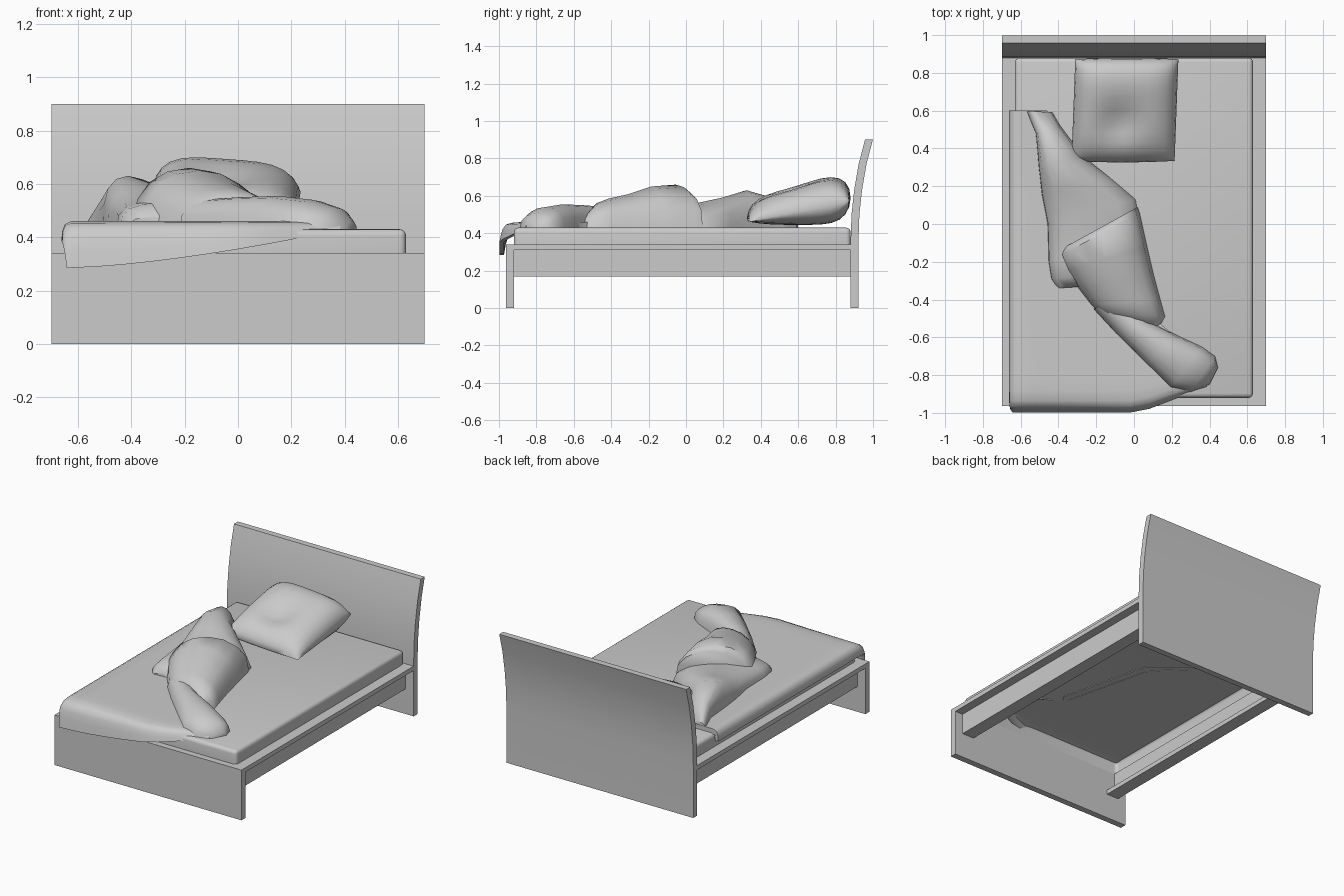
import bpy, bmesh, math

if "Cube" in bpy.data.objects:
    bpy.data.objects.remove(bpy.data.objects["Cube"])


def make(name, verts, faces, smooth=None):
    """Mesh object from points and faces, normals made consistent."""
    bm = bmesh.new()
    vs = [bm.verts.new(v) for v in verts]
    for f in faces:
        bm.faces.new([vs[i] for i in f])
    bmesh.ops.remove_doubles(bm, verts=bm.verts, dist=0.0005)
    bmesh.ops.recalc_face_normals(bm, faces=bm.faces)
    mesh = bpy.data.meshes.new(name)
    bm.to_mesh(mesh)
    bm.free()
    ob = bpy.data.objects.new(name, mesh)
    bpy.context.collection.objects.link(ob)
    if smooth:
        bpy.ops.object.select_all(action='DESELECT')
        ob.select_set(True)
        bpy.context.view_layer.objects.active = ob
        bpy.ops.object.shade_smooth_by_angle(angle=math.radians(smooth))
    return ob


def prism(name, a, b, smooth=None):
    """Solid between two matching end outlines."""
    n = len(a)
    faces = [(i, (i + 1) % n, n + (i + 1) % n, n + i) for i in range(n)]
    faces += [tuple(range(n)), tuple(range(n, 2 * n))]
    return make(name, a + b, faces, smooth)


def grid_faces(rows, cols, start=0):
    return [(start + r * cols + c, start + r * cols + c + 1,
             start + (r + 1) * cols + c + 1, start + (r + 1) * cols + c)
            for r in range(rows - 1) for c in range(cols - 1)]


def interp(table, t):
    """Piecewise linear lookup in (key, value) pairs with rising keys."""
    for (a, p), (b, q) in zip(table, table[1:]):
        if t <= b:
            return p + (q - p) * max(0, (t - a) / (b - a))
    return table[-1][1]


# headboard: upright below, bending backwards above
bend = [(0.88, 0), (0.88, 0.36), (0.885, 0.5), (0.899, 0.63), (0.923, 0.77), (0.957, 0.9)]
side = bend + [(y + 0.042, z) for y, z in reversed(bend)]
prism("headboard", [(-0.7, y, z) for y, z in side], [(0.7, y, z) for y, z in side], 30)

# footboard
foot = [(-0.963, 0), (-0.92, 0), (-0.92, 0.34), (-0.963, 0.34)]
prism("footboard", [(-0.7, y, z) for y, z in foot], [(0.7, y, z) for y, z in foot])

# side rails: outer ledge on top, inner support lip at the bottom
rail = [(0.70, 0.34), (0.70, 0.31), (0.64, 0.31), (0.64, 0.17),
        (0.55, 0.17), (0.55, 0.20), (0.61, 0.20), (0.61, 0.34)]
for s, label in ((-1, "left_rail"), (1, "right_rail")):
    prism(label, [(s * x, -0.92, z) for x, z in rail], [(s * x, 0.88, z) for x, z in rail])

# mattress: soft upper edges, open underneath
bm = bmesh.new()
bmesh.ops.create_cube(bm, size=1)
for v in bm.verts:
    v.co = (v.co.x * 1.26, v.co.y * 1.8 - 0.02, 0.385 + v.co.z * 0.09)
bmesh.ops.delete(bm, geom=[f for f in bm.faces if f.normal.z < -0.9], context='FACES_ONLY')
edges = [e for e in bm.edges if not e.is_boundary]
bmesh.ops.bevel(bm, geom=edges, offset=0.024, segments=4, profile=0.5, affect='EDGES')
mesh = bpy.data.meshes.new("mattress")
bm.to_mesh(mesh)
bm.free()
mesh.shade_smooth()
bpy.context.collection.objects.link(bpy.data.objects.new("mattress", mesh))

# pillow: two puffed sheets sharing a seam, tilted up toward the headboard
N = 15
verts, faces = [], []
for top in (1, 0):
    start = len(verts)
    for j in range(N):
        for i in range(N):
            u, v = (math.sin(math.pi / 2 * (2 * k / (N - 1) - 1)) for k in (i, j))
            x = -0.048 + 0.273 * u + 0.01 * v
            y = 0.603 + 0.277 * v * (1 - 0.03 * u * u)
            puff = math.sqrt(max(0, (1 - u ** 4) * (1 - v ** 4)))
            seam = 0.535 + 0.055 * v - 0.02 * u
            if top:
                dent = 0.05 * math.exp(-((u + 0.1) ** 2 + (v + 0.25) ** 2) / 0.12)
                z = seam + puff * (0.122 + 0.02 * v - dent)
            else:
                z = seam - puff * (seam - 0.445)
            verts.append((x, y, z))
    faces += grid_faces(N, N, start)
make("pillow", verts, faces, 60)

# blanket sheet: flat on the mattress, hanging over the left side and the foot
right_edge = [(-0.9, 0.385), (-0.82, 0.41), (-0.7, 0.36), (-0.52, 0.12), (0.1, -0.03), (0.35, -0.29), (0.6, -0.46)]
side_drop = [(-0.662, 0.075), (-0.66, 0.04), (-0.65, 0.012), (-0.625, 0)]
rows = [(0.6 - 1.48 * i / 20, 0) for i in range(21)]
rows += [(-0.935, 0.04), (-0.965, 0.14), (-0.98, 0.35), (-0.99, 0.65), (-0.998, 1)]
COLS = 14
outer, inner = [], []
for y, hang in rows:
    xr = interp(right_edge, y)
    pts = side_drop + [(-0.625 + (xr + 0.625) * (k + 1) / (COLS - 4), 0) for k in range(COLS - 4)]
    for x, drop in pts:
        hem = 0.285 + 0.14 * (max(0, x + 0.63) / 1.0) ** 1.5
        z = 0.46 - drop * (1 - hang)
        z += (hem - z) * hang
        shift = max(0, x - 0.03) * 0.38 * min(1, max(0, (-0.78 - y) / 0.15))
        side_in = min(1, drop / 0.04)
        x += 0.02 * hang if drop else 0
        outer.append((x, y + shift, z))
        inner.append((x + 0.025 * side_in, y + shift + 0.025 * min(1, hang / 0.3),
                      z - 0.037 * (1 - hang) * (1 - side_in)))
R, n = len(rows), len(outer)
rim = list(range(COLS)) + [r * COLS + COLS - 1 for r in range(1, R)]
rim += [(R - 1) * COLS + c for c in range(COLS - 2, -1, -1)] + [r * COLS for r in range(R - 2, 0, -1)]
faces = grid_faces(R, COLS) + grid_faces(R, COLS, n)
faces += [(a, b, b + n, a + n) for a, b in zip(rim, rim[1:] + rim[:1])]
make("blanket_sheet", outer + inner, faces, 60)


def fold(name, stations, lean=1.0, base=0.425):
    """Heaped cloth: a domed section carried through (left xy, right xy, top z)."""
    K = 9
    pts = []
    for xl, yl, xr, yr, top in stations:
        for k in range(K):
            a = math.pi * k / (K - 1)
            t = ((1 - math.cos(a)) / 2) ** lean
            pts.append((xl + (xr - xl) * t, yl + (yr - yl) * t,
                        base + (top - base) * max(0, math.sin(a)) ** 0.75))
    n = len(stations)
    fs = grid_faces(n, K)
    fs += [(r * K, r * K + K - 1, (r + 1) * K + K - 1, (r + 1) * K) for r in range(n - 1)]
    fs += [tuple(range(K)), tuple(range((n - 1) * K, n * K))]
    return make(name, pts, fs, 50)


# heaped folds along the thrown-back edge of the blanket
fold("blanket_upper_fold", [
    (-0.57, 0.60, -0.43, 0.59, 0.48), (-0.52, 0.48, -0.39, 0.52, 0.58),
    (-0.505, 0.30, -0.27, 0.36, 0.63), (-0.49, 0.16, -0.12, 0.24, 0.59),
    (-0.46, 0.00, 0.01, 0.13, 0.56), (-0.455, -0.20, 0.04, -0.05, 0.54),
    (-0.44, -0.29, -0.02, -0.25, 0.53), (-0.41, -0.34, -0.08, -0.32, 0.48)], 1.35)
fold("blanket_middle_fold", [
    (-0.38, -0.13, 0.02, 0.09, 0.63), (-0.395, -0.17, 0.03, 0.06, 0.66),
    (-0.36, -0.25, 0.07, -0.12, 0.65), (-0.30, -0.34, 0.105, -0.27, 0.61),
    (-0.23, -0.43, 0.14, -0.40, 0.585), (-0.19, -0.47, 0.165, -0.49, 0.56),
    (-0.12, -0.50, 0.12, -0.57, 0.48)])
fold("blanket_foot_fold", [
    (-0.22, -0.45, -0.05, -0.42, 0.54), (-0.10, -0.58, 0.09, -0.52, 0.55),
    (0.06, -0.74, 0.23, -0.59, 0.555), (0.19, -0.87, 0.36, -0.65, 0.54),
    (0.30, -0.89, 0.43, -0.70, 0.51), (0.40, -0.85, 0.445, -0.76, 0.46)], 0.9)
